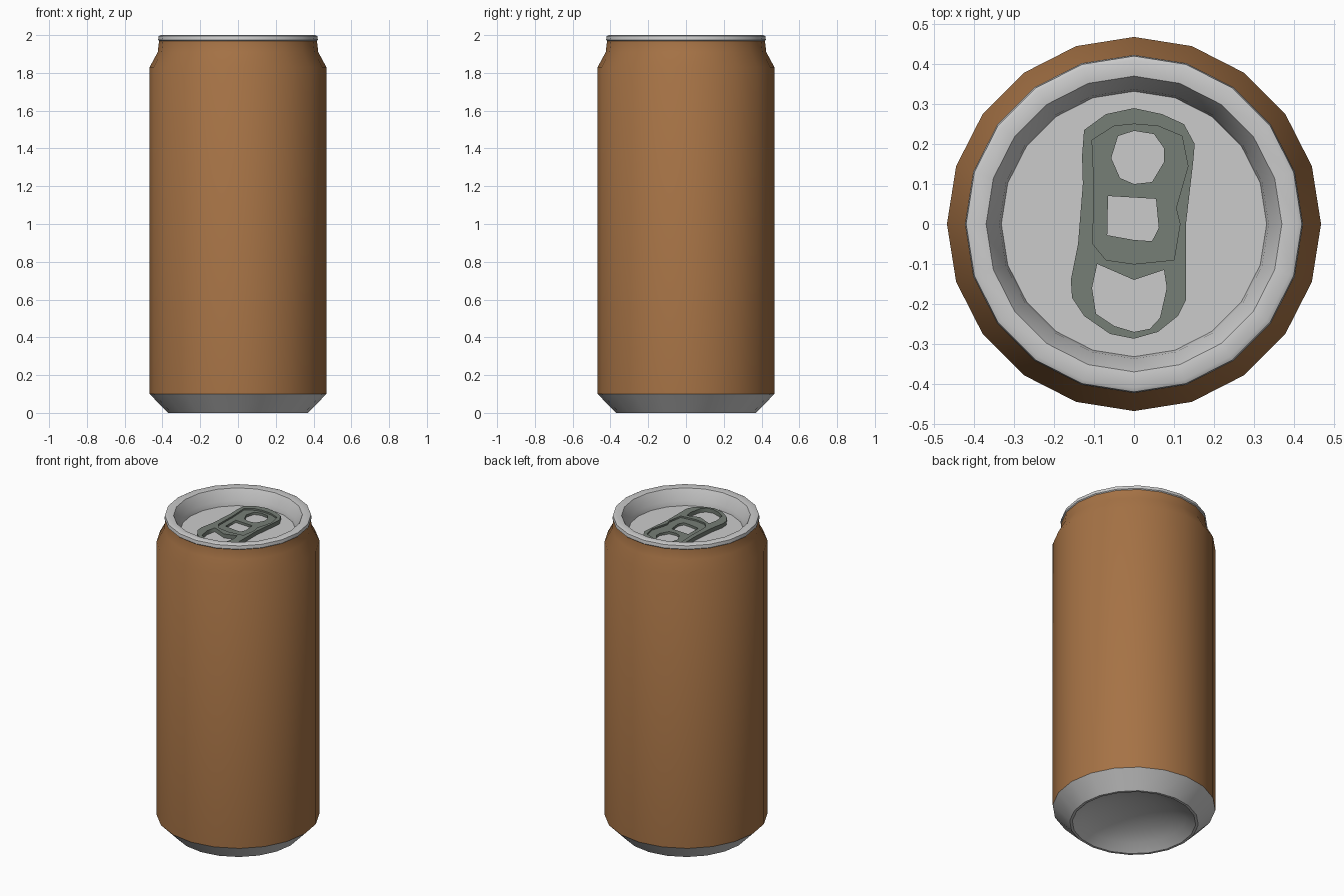
import bpy, bmesh
from math import cos, sin, pi, radians

if "Cube" in bpy.data.objects:
    bpy.data.objects.remove(bpy.data.objects["Cube"])

SIDES = 20


def paint(obj, name, rgb):
    mat = bpy.data.materials.get(name) or bpy.data.materials.new(name)
    mat.diffuse_color = (*rgb, 1)
    mat.use_nodes = True
    mat.node_tree.nodes["Principled BSDF"].inputs["Base Color"].default_value = mat.diffuse_color
    obj.data.materials.append(mat)


def smooth(obj, angle):
    bpy.ops.object.select_all(action='DESELECT')
    obj.select_set(True)
    bpy.context.view_layer.objects.active = obj
    bpy.ops.object.shade_smooth_by_angle(angle=radians(angle))


def lathe(name, profile, angle=35):
    """Revolve (radius, z) points; a zero radius becomes a single pole."""
    bm = bmesh.new()
    rings = []
    for r, z in profile:
        if r == 0:
            rings.append([bm.verts.new((0, 0, z))] * SIDES)
        else:
            rings.append([bm.verts.new((r * cos(2 * pi * k / SIDES), r * sin(2 * pi * k / SIDES), z))
                          for k in range(SIDES)])
    for a, b in zip(rings, rings[1:]):
        for k in range(SIDES):
            n = (k + 1) % SIDES
            bm.faces.new(list(dict.fromkeys((a[k], a[n], b[n], b[k]))))
    mesh = bpy.data.meshes.new(name)
    bm.to_mesh(mesh)
    bm.free()
    obj = bpy.data.objects.new(name, mesh)
    bpy.context.collection.objects.link(obj)
    smooth(obj, angle)
    return obj


def plate(name, loops, z0, z1):
    """Flat plate with holes: first loop is the outline, the rest are cut out."""
    curve = bpy.data.curves.new(name, 'CURVE')
    curve.dimensions = '2D'
    curve.fill_mode = 'BOTH'
    curve.extrude = (z1 - z0) / 2
    for pts in loops:
        s = curve.splines.new('POLY')
        s.points.add(len(pts) - 1)
        for p, (x, y) in zip(s.points, pts):
            p.co = (x, y, 0, 1)
        s.use_cyclic_u = True
    obj = bpy.data.objects.new(name, curve)
    obj.location.z = (z0 + z1) / 2
    bpy.context.collection.objects.link(obj)
    bpy.ops.object.select_all(action='DESELECT')
    obj.select_set(True)
    bpy.context.view_layer.objects.active = obj
    bpy.ops.object.convert(target='MESH')
    obj = bpy.context.view_layer.objects.active
    paint(obj, "tab_metal", (0.18, 0.21, 0.18))
    return obj


# Domed base and chamfered foot
lathe("base", [(0, 0.11), (0.12, 0.10), (0.22, 0.075), (0.30, 0.04), (0.355, 0.0),
               (0.37, 0.0), (0.468, 0.10)])

# Painted wall with tapered neck
body = lathe("body", [(0.468, 0.10), (0.468, 1.83), (0.425, 1.91), (0.418, 1.97)])
paint(body, "brown_paint", (0.38, 0.17, 0.06))

# Rolled rim, stepped inner wall and sunken lid
lathe("rim_and_lid", [(0.418, 1.97), (0.423, 1.975), (0.42, 1.995), (0.41, 2.0), (0.37, 1.995),
                      (0.337, 1.93), (0.332, 1.90), (0, 1.90)])

# Pull tab: raised outer frame around a lower inner plate
outline = [(0, .29), (.07, .275), (.125, .25), (.152, .2), (.148, .155), (.13, 0), (.13, -.19),
           (.11, -.23), (.06, -.27), (0, -.287), (-.06, -.275), (-.125, -.23), (-.155, -.185),
           (-.158, -.14), (-.14, -.05), (-.128, .1), (-.13, .17), (-.125, .235), (-.07, .275)]
ridge = [(0, .25), (.06, .245), (.12, .22), (.135, .145), (.105, .04), (.115, 0), (.1, -.09),
         (0, -.1), (-.07, -.09), (-.103, -.05), (-.1, .1), (-.105, .21), (-.05, .245)]
front_hole = [(-.092, -.1), (0, -.14), (.075, -.115), (.082, -.16), (.065, -.235), (.04, -.262),
              (0, -.27), (-.05, -.255), (-.095, -.225), (-.105, -.16)]
finger_hole = [(0, .233), (.05, .225), (.075, .19), (.075, .155), (.045, .105), (0, .1),
               (-.035, .115), (-.057, .165), (-.04, .22)]
rivet_hole = [(-.065, .07), (.055, .063), (.062, -.01), (.045, -.043), (0, -.04), (-.067, -.028)]
plate("tab_frame", [outline, ridge, front_hole], 1.903, 1.928)
plate("tab_plate", [ridge, finger_hole, rivet_hole], 1.903, 1.918)
